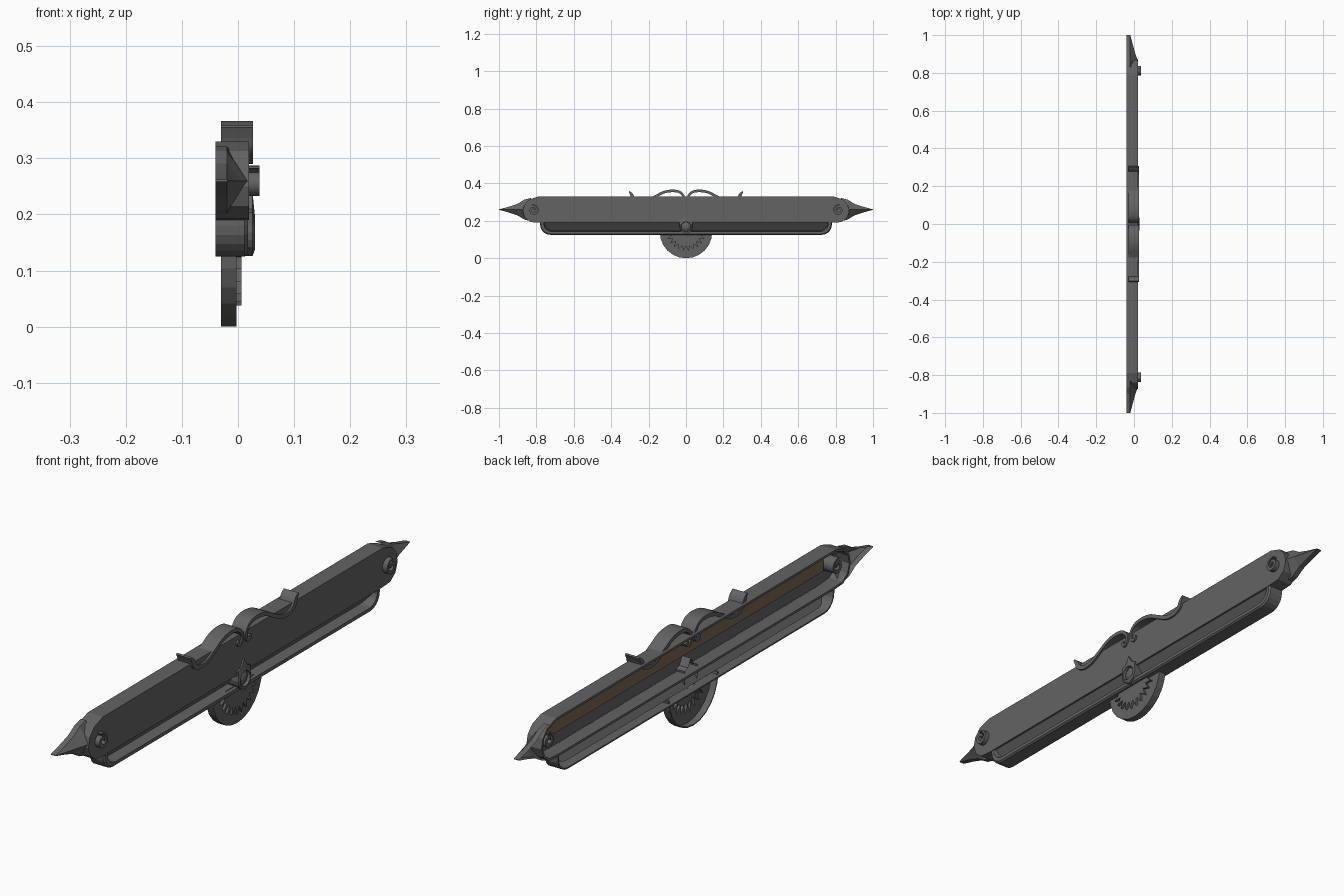
import bpy, bmesh, math
from mathutils import Vector

if "Cube" in bpy.data.objects:
    bpy.data.objects.remove(bpy.data.objects["Cube"])


def material(name, rgb):
    m = bpy.data.materials.new(name)
    m.diffuse_color = (*rgb, 1)
    m.use_nodes = True
    m.node_tree.nodes["Principled BSDF"].inputs["Base Color"].default_value = m.diffuse_color
    return m


IRON = material("dark iron", (0.125, 0.125, 0.125))
WOOD = material("brown wood", (0.19, 0.13, 0.085))


def finish(name, bm, mat, thick=0, smooth=True):
    me = bpy.data.meshes.new(name)
    bm.to_mesh(me)
    bm.free()
    me.materials.append(mat)
    ob = bpy.data.objects.new(name, me)
    bpy.context.collection.objects.link(ob)
    if thick:
        mod = ob.modifiers.new("wall", "SOLIDIFY")
        mod.thickness = thick
        mod.offset = -1
    if smooth:
        bpy.ops.object.select_all(action="DESELECT")
        ob.select_set(True)
        bpy.context.view_layer.objects.active = ob
        bpy.ops.object.shade_smooth_by_angle(angle=math.radians(30))
    return ob


def loft(name, rings, mat=IRON, closed=True, thick=0, cap_end=True, smooth=False):
    """Join equal-length rings of points; the last ring is capped and faces +x."""
    bm = bmesh.new()
    vs = [[bm.verts.new(p) for p in r] for r in rings]
    n = len(rings[0])
    for a, b in zip(vs, vs[1:]):
        for i in range(n if closed else n - 1):
            j = (i + 1) % n
            bm.faces.new((a[i], a[j], b[j], b[i]))
    cap = bm.faces.new(vs[-1]) if cap_end else None
    bmesh.ops.recalc_face_normals(bm, faces=bm.faces[:])
    if cap:
        cap.normal_update()
        if cap.normal.x < 0:
            bmesh.ops.reverse_faces(bm, faces=bm.faces[:])
    return finish(name, bm, mat, thick, smooth)


def at(x, pts):
    return [(x, y, z) for y, z in pts]


def curve(pts, steps=5):
    """Catmull-Rom through (y, z, width) points."""
    P = [Vector(p) for p in pts]
    P = [P[0] * 2 - P[1]] + P + [P[-1] * 2 - P[-2]]
    out = []
    for i in range(1, len(P) - 2):
        a, b, c, d = P[i - 1:i + 3]
        for k in range(steps):
            t = k / steps
            out.append(0.5 * (2 * b + (c - a) * t + (2 * a - 5 * b + 4 * c - d) * t * t
                              + (3 * b - a - 3 * c + d) * t ** 3))
    return out + [P[-2]]


def ribbon(name, pts, x0, x1, side=1):
    """Flat strip of changing width following a path, extruded along x."""
    bm = bmesh.new()
    rows = []
    for i, p in enumerate(pts):
        t = pts[min(i + 1, len(pts) - 1)] - pts[max(i - 1, 0)]
        n = Vector((-t.y, t.x)).normalized() * max(p.z, 0.001) / 2
        c = Vector((p.x, p.y))
        a, b = c + n, c - n
        rows.append([bm.verts.new((x, q.x * side, q.y))
                     for x, q in ((x0, a), (x1, a), (x1, b), (x0, b))])
    for r, s in zip(rows, rows[1:]):
        for i in range(4):
            j = (i + 1) % 4
            bm.faces.new((r[i], r[j], s[j], s[i]))
    bm.faces.new(rows[0])
    bm.faces.new(rows[-1])
    bmesh.ops.recalc_face_normals(bm, faces=bm.faces[:])
    return finish(name, bm, IRON)


# Main board: hollow shell, open at the back
half = [(0.78, 0.19), (0.83, 0.193), (0.86, 0.215), (0.873, 0.25),
        (0.865, 0.285), (0.84, 0.313), (0.79, 0.33)]
board = half + [(-y, z) for y, z in reversed(half)]
loft("main_board", [at(-0.04, board), at(0.02, board)], thick=0.008)


# Lower tray: rounded bottom corners, rim and a cove sloping under the board
def tray(inset):
    w, b, r = 0.78 - inset, 0.125 + inset, 0.055 - inset * 0.5
    side = [(w, 0.194)]
    for k in range(6):
        a = math.radians(90 * k / 5)
        side.append((w - r + r * math.cos(a), b + r - r * math.sin(a)))
    return side + [(-y, z) for y, z in reversed(side)]


cove = [(-0.02 + 0.036 * (z - 0.147) / 0.047, y, z) for y, z in tray(0.022)]
loft("lower_tray", [at(-0.04, tray(0)), at(0.012, tray(0)), at(0.018, tray(0.005)),
                    at(0.018, tray(0.017)), cove], closed=False, thick=0.005)

# Wooden strip lining the hollow back
bm = bmesh.new()
bmesh.ops.create_cube(bm, size=1)
for v in bm.verts:
    v.co = (0.006 + v.co.x * 0.008, v.co.y * 1.56, 0.281 + v.co.z * 0.072)
finish("wooden_strip", bm, WOOD, smooth=False)


# Half disc with raised sun rays
def fan(radius, alt=None, n=24):
    pts = []
    for k in range(n + 1):
        a = math.pi * k / n
        r = alt if alt and k % 2 else radius
        pts.append((r * math.cos(a), 0.145 - r * math.sin(a)))
    return pts


arc = [(0.14 * math.cos(a), 0.14 - 0.14 * math.sin(a))
       for a in (math.pi * (k // 2) / 12 for k in range(25))]
arc = [((arc[k][0] + arc[min(k + k % 2, 24)][0]) / 2,
        (arc[k][1] + arc[min(k + k % 2, 24)][1]) / 2) for k in range(25)]
loft("half_disc", [at(-0.03, arc), at(-0.003, arc), at(-0.003, fan(0.08, 0.108)),
                   at(0.006, fan(0.08, 0.108))], closed=False, thick=0.004)

# Central emblem: pointed ring with a faceted stone
radii = [0.036, 0.037, 0.05, 0.045, 0.07, 0.045, 0.05, 0.037,
         0.036, 0.036, 0.037, 0.037, 0.042, 0.037, 0.037, 0.036]


def radial(x, rs):
    return [(x, r * math.cos(2 * math.pi * k / 16), 0.168 + r * math.sin(2 * math.pi * k / 16))
            for k, r in enumerate(rs)]


loft("emblem_ring", [radial(-0.02, radii), radial(0.026, radii), radial(0.03, [0.031] * 16),
                     radial(0.03, [0.027] * 16), radial(0.018, [0.025] * 16)])
stone = [0.024 if k % 2 == 0 else 0.0222 for k in range(16)]
loft("emblem_stone", [radial(0.015, stone), radial(0.021, stone),
                      radial(0.028, [r * 0.5 for r in stone])])

for s, tag in ((1, "right"), (-1, "left")):
    # Pointed end: ridged spike on a straight skirt, open at the back
    secs = [(0.83, 0.062, 0.019), (0.865, 0.053, 0.019), (0.90, 0.031, 0.007),
            (0.945, 0.016, -0.005), (1.0, 0.001, -0.02)]
    rings = [[(-0.04, s * y, 0.26 - h), (-0.02, s * y, 0.26 - h), (r, s * y, 0.26),
              (-0.02, s * y, 0.26 + h), (-0.04, s * y, 0.26 + h)] for y, h, r in secs]
    loft("end_spike_" + tag, rings, closed=False, cap_end=False)

    # Volute near each end
    spiral = []
    for k in range(29):
        t = k / 28
        a = math.radians(75 + 480 * t)
        r = 0.027 - 0.02 * t
        w = 0.013 * math.sin(math.pi * min(1, 0.12 + 0.75 * t))
        spiral.append(Vector((0.815 + r * math.cos(a), 0.258 + r * math.sin(a), w)))
    ribbon("end_volute_" + tag, spiral, -0.03, 0.038, s)

    # Crest scroll running over the top edge with a curl at the centre
    crest = curve([(0.028, 0.312, 0.010), (0.035, 0.304, 0.012), (0.025, 0.295, 0.011),
                   (0.012, 0.305, 0.010), (0.012, 0.33, 0.011), (0.035, 0.354, 0.013),
                   (0.075, 0.36, 0.014), (0.12, 0.352, 0.014), (0.165, 0.329, 0.014),
                   (0.21, 0.307, 0.014), (0.25, 0.304, 0.015), (0.28, 0.318, 0.018),
                   (0.291, 0.34, 0.016), (0.304, 0.357, 0.006)])
    ribbon("crest_scroll_" + tag, crest, -0.03, 0.027, s)
